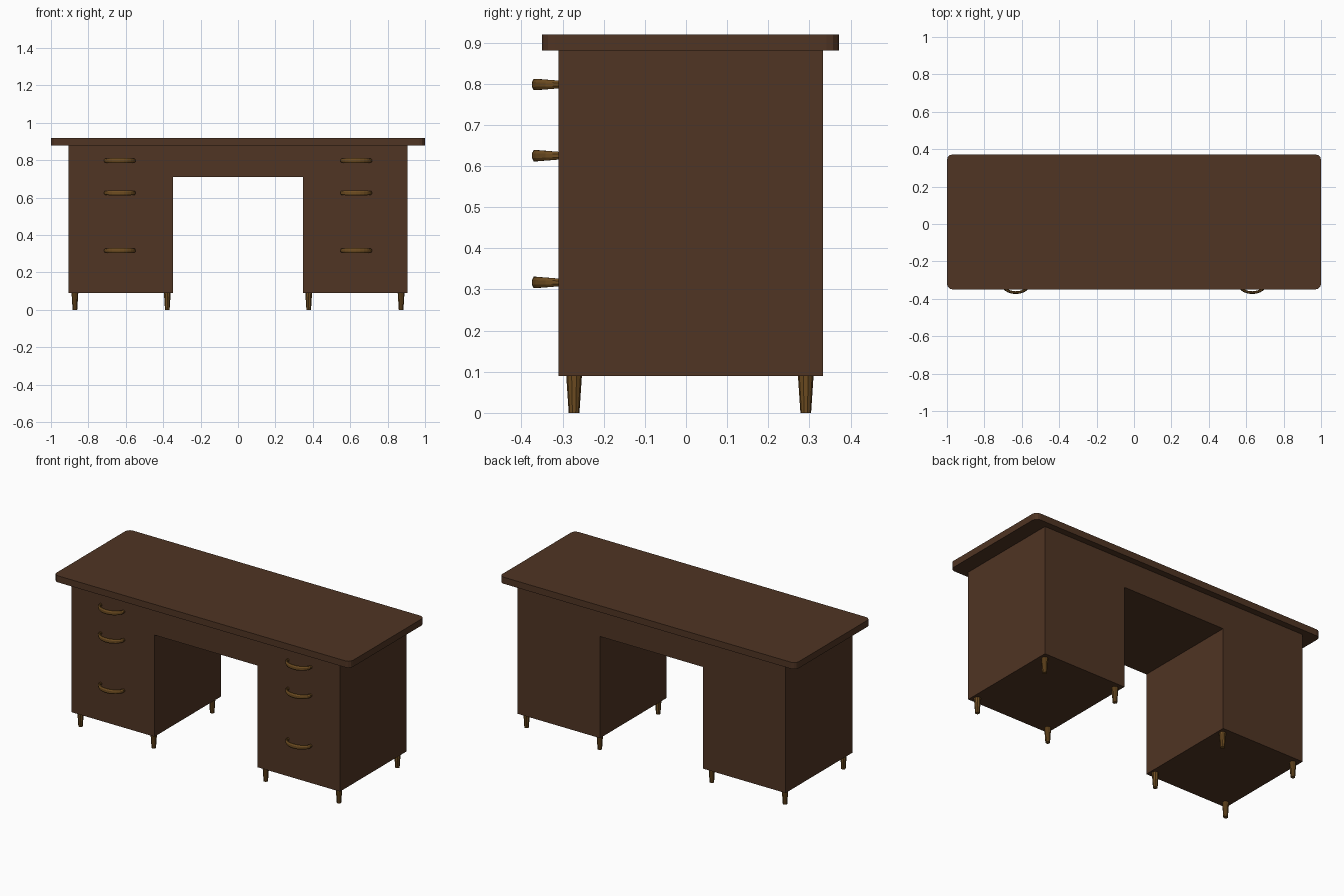
import bpy, bmesh, math
from mathutils import Vector

old = bpy.data.objects.get("Cube")
if old:
    bpy.data.objects.remove(old, do_unlink=True)


def make_material(name, rgb):
    mat = bpy.data.materials.new(name)
    mat.use_nodes = True
    mat.diffuse_color = (*rgb, 1)
    mat.node_tree.nodes["Principled BSDF"].inputs["Base Color"].default_value = (*rgb, 1)
    return mat


wood = make_material("dark walnut", (0.08, 0.035, 0.017))
brass = make_material("aged brass", (0.155, 0.073, 0.015))


def finish(name, bm, mat, smooth=False):
    bmesh.ops.recalc_face_normals(bm, faces=bm.faces)
    mesh = bpy.data.meshes.new(name)
    bm.to_mesh(mesh)
    bm.free()
    mesh.materials.append(mat)
    for p in mesh.polygons:
        p.use_smooth = smooth
    obj = bpy.data.objects.new(name, mesh)
    bpy.context.collection.objects.link(obj)
    return obj


def prism(name, outline, offset, mat):
    """Extrude a closed outline along an offset."""
    bm = bmesh.new()
    face = bm.faces.new([bm.verts.new(p) for p in outline])
    ext = bmesh.ops.extrude_face_region(bm, geom=[face])
    moved = [v for v in ext["geom"] if isinstance(v, bmesh.types.BMVert)]
    bmesh.ops.translate(bm, verts=moved, vec=offset)
    return finish(name, bm, mat)


# Carcass: two pedestals joined by a bridge, one arch-shaped profile
half = [(0.905, 0.88), (0.905, 0.09), (0.347, 0.09), (0.347, 0.71)]
arch = half + [(-x, z) for x, z in reversed(half)]
prism("desk_body", [(x, -0.31, z) for x, z in arch], (0, 0.643, 0), wood)

# Tabletop with rounded corners
radius = 0.03
corners = []
for i, (sx, sy) in enumerate([(1, 1), (-1, 1), (-1, -1), (1, -1)]):
    for k in range(4):
        a = math.radians(90 * i + 30 * k)
        corners.append((sx * (1 - radius) + radius * math.cos(a),
                        0.011 + sy * (0.361 - radius) + radius * math.sin(a), 0.88))
prism("tabletop", corners, (0, 0, 0.04), wood)


# Tapered legs, four under each pedestal
def leg(name, x, y):
    bm = bmesh.new()
    bmesh.ops.create_cone(bm, cap_ends=True, segments=10, radius1=0.013,
                          radius2=0.019, depth=0.09)
    bmesh.ops.translate(bm, verts=bm.verts, vec=(x, y, 0.045))
    finish(name, bm, brass)


# Curved pulls: a section swept along a bow, thicker in the middle
def handle(name, x, z, steps=12, sides=8):
    bm = bmesh.new()
    rings = []
    for i in range(steps + 1):
        a = math.pi * i / steps
        bow = math.sin(a)
        centre = Vector((x - 0.078 * math.cos(a), -0.307 - 0.06 * bow, z))
        normal = Vector((-0.06 * math.cos(a), -0.078 * bow, 0)).normalized()
        ring = []
        for k in range(sides):
            t = 2 * math.pi * (k + 0.5) / sides
            ring.append(bm.verts.new(centre + normal * 0.008 * math.cos(t)
                                     + Vector((0, 0, (0.01 + 0.005 * bow) * math.sin(t)))))
        rings.append(ring)
    for a, b in zip(rings, rings[1:]):
        for k in range(sides):
            n = (k + 1) % sides
            bm.faces.new((a[k], a[n], b[n], b[k]))
    bm.faces.new(rings[0])
    bm.faces.new(rings[-1])
    finish(name, bm, brass)


for side, s in (("left", 1), ("right", -1)):
    for place, x in (("outer", 0.872), ("inner", 0.378)):
        for end, y in (("front", -0.272), ("back", 0.291)):
            leg(f"{side}_{place}_{end}_leg", s * x, y)
    for level, z in (("top", 0.798), ("middle", 0.625), ("bottom", 0.317)):
        handle(f"{side}_{level}_drawer_handle", s * 0.632, z)
